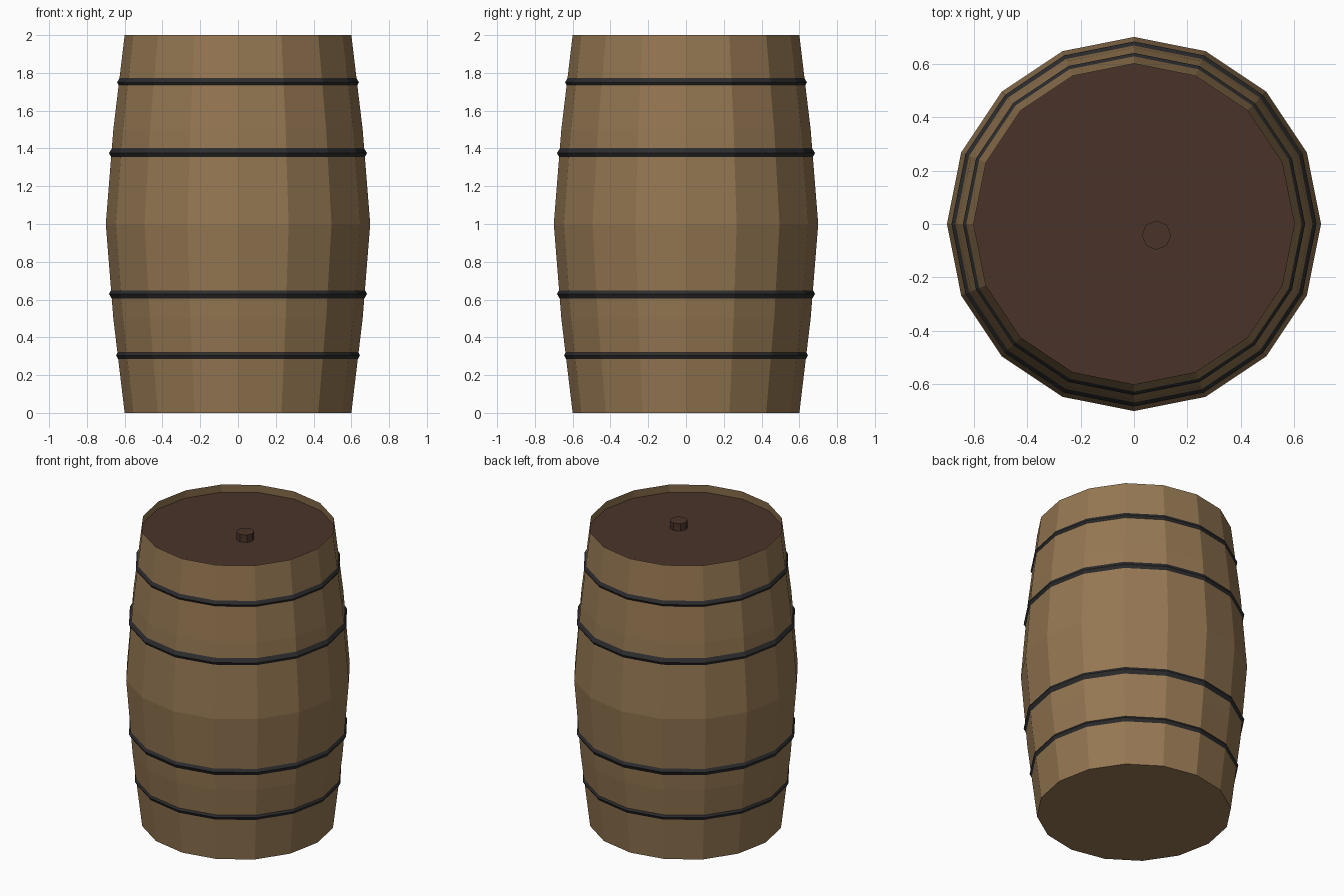
import bpy, bmesh, math

if "Cube" in bpy.data.objects:
    bpy.data.objects.remove(bpy.data.objects["Cube"])

SIDES = 16


def material(name, rgb):
    m = bpy.data.materials.new(name)
    m.diffuse_color = (*rgb, 1)
    m.use_nodes = True
    m.node_tree.nodes["Principled BSDF"].inputs["Base Color"].default_value = m.diffuse_color
    return m


WOOD = material("wood", (0.30, 0.185, 0.085))
DARK = material("dark_wood", (0.068, 0.034, 0.023))
IRON = material("iron", (0.026, 0.026, 0.028))


def lathe(name, profile, mat, sides=SIDES, loc=(0, 0, 0), closed=False, cap_low=False, cap_top=False):
    """Turn (radius, z) points around the z axis into flat facets."""
    bm = bmesh.new()
    rings = [[bm.verts.new((r * math.cos(2 * math.pi * i / sides),
                            r * math.sin(2 * math.pi * i / sides), z))
              for i in range(sides)] for r, z in profile]
    pairs = list(zip(rings, rings[1:]))
    if closed:
        pairs.append((rings[-1], rings[0]))
    for a, b in pairs:
        for i in range(sides):
            j = (i + 1) % sides
            bm.faces.new((a[i], a[j], b[j], b[i]))
    if cap_low:
        bm.faces.new(rings[0][::-1])
    if cap_top:
        bm.faces.new(rings[-1])
    mesh = bpy.data.meshes.new(name)
    bm.to_mesh(mesh)
    bm.free()
    mesh.materials.append(mat)
    ob = bpy.data.objects.new(name, mesh)
    ob.location = loc
    bpy.context.collection.objects.link(ob)
    return ob


# Bulging body with a closed bottom and an open rim
lathe("barrel_body", [(0.60, 0), (0.66, 0.5), (0.70, 1.0), (0.66, 1.5), (0.60, 2.0)],
      WOOD, cap_low=True)

# Recessed lid
lathe("lid", [(0.606, 1.945)], DARK, cap_top=True)

# Bung standing on the lid
lathe("bung", [(0.055, 1.94), (0.055, 1.995)], DARK, sides=8,
      loc=(0.084, -0.042, 0), cap_low=True, cap_top=True)

# Iron hoops: hexagonal section, half sunk in the staves
for n, (radius, z) in enumerate([(0.606, 0.305), (0.643, 0.63), (0.643, 1.375), (0.60, 1.75)]):
    section = [(radius + 0.04 * math.cos(k * math.pi / 3), z + 0.04 * math.sin(k * math.pi / 3))
               for k in range(6)]
    lathe(f"hoop_{n + 1}", section, IRON, closed=True)
